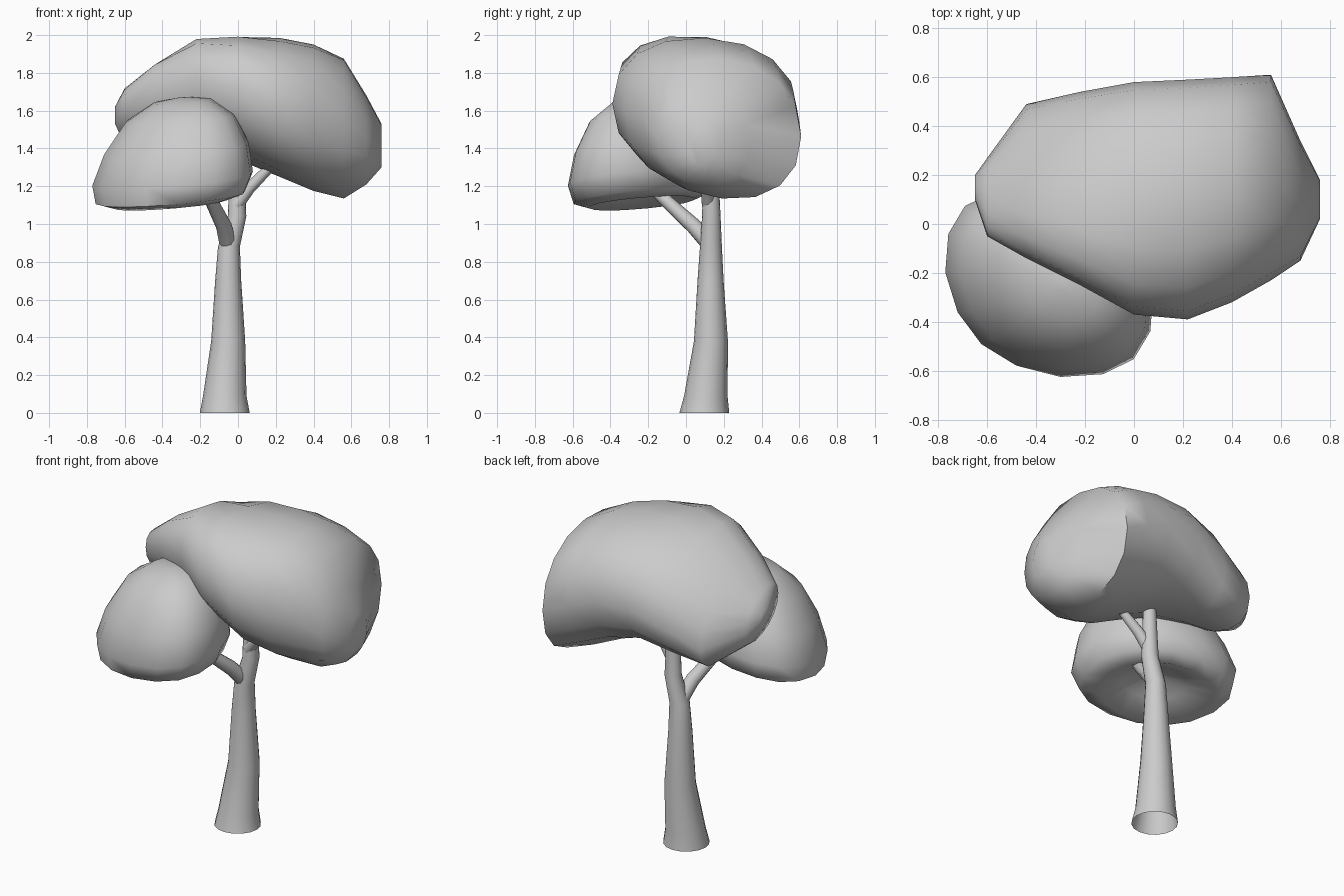
import bpy, math
from mathutils import Vector

if "Cube" in bpy.data.objects:
    bpy.data.objects.remove(bpy.data.objects["Cube"])


def loft(name, rings, cap_start=True, cap_end=True, angle=50):
    """Skin a list of equal-length vertex rings into one object."""
    n = len(rings[0])
    verts = [p for r in rings for p in r]
    faces = [(i * n + j, i * n + (j + 1) % n, (i + 1) * n + (j + 1) % n, (i + 1) * n + j)
             for i in range(len(rings) - 1) for j in range(n)]
    if cap_start:
        faces.append(tuple(reversed(range(n))))
    if cap_end:
        faces.append(tuple(range(len(verts) - n, len(verts))))
    mesh = bpy.data.meshes.new(name)
    mesh.from_pydata(verts, [], faces)
    mesh.update()
    ob = bpy.data.objects.new(name, mesh)
    bpy.context.collection.objects.link(ob)
    bpy.ops.object.select_all(action='DESELECT')
    ob.select_set(True)
    bpy.context.view_layer.objects.active = ob
    bpy.ops.object.mode_set(mode='EDIT')
    bpy.ops.mesh.select_all(action='SELECT')
    bpy.ops.mesh.normals_make_consistent(inside=False)
    bpy.ops.object.mode_set(mode='OBJECT')
    bpy.ops.object.shade_smooth_by_angle(angle=math.radians(angle))
    return ob


def circle(n, power=1.0):
    """Unit superellipse: power below 1 is squarer, above 1 more diamond-like."""
    f = lambda t: math.copysign(abs(t) ** power, t)
    return [(f(math.cos(2 * math.pi * k / n)), f(math.sin(2 * math.pi * k / n))) for k in range(n)]


def branch(name, path, sides=10):
    """Tapered tube along points (x, y, z, radius)."""
    pts = [Vector(p[:3]) for p in path]
    d = (pts[-1] - pts[0]).normalized()
    u = d.orthogonal().normalized()
    v = d.cross(u)
    loft(name, [[c + u * (p[3] * a) + v * (p[3] * b) for a, b in circle(sides)]
                for c, p in zip(pts, path)])


# Trunk: horizontal rings (x, y, z, radius), open at the ground
trunk = [(-0.07, 0.097, 0, 0.132), (-0.07, 0.105, 0.09, 0.115), (-0.052, 0.132, 0.38, 0.09),
         (-0.052, 0.13, 0.7, 0.069), (-0.048, 0.132, 0.88, 0.058),
         (-0.005, 0.134, 1.04, 0.049), (-0.005, 0.13, 1.38, 0.036)]
loft("trunk", [[(x + r * a, y + r * b, z) for a, b in circle(16)] for x, y, z, r in trunk],
     cap_start=False)

# Side branches
branch("front_branch", [(-0.055, 0.12, 0.9, 0.045), (-0.075, 0.04, 0.99, 0.042),
                        (-0.13, -0.08, 1.1, 0.036), (-0.19, -0.22, 1.23, 0.028)])
branch("right_branch", [(-0.01, 0.12, 1.1, 0.038), (0.06, 0.11, 1.19, 0.032),
                        (0.23, 0.08, 1.36, 0.022)])

# Main crown: sections across x (x, y min, y max, z min, z max, slope towards the back)
sections = [(-0.65, 0.10, 0.20, 1.53, 1.62, -0.3), (-0.60, -0.05, 0.27, 1.44, 1.70, -0.4),
            (-0.44, -0.14, 0.49, 1.35, 1.80, -0.45), (-0.22, -0.25, 0.54, 1.35, 1.95, -0.3),
            (0.0, -0.37, 0.58, 1.34, 1.99, -0.12), (0.22, -0.39, 0.59, 1.25, 1.985, -0.04),
            (0.40, -0.32, 0.60, 1.175, 1.95, -0.05), (0.56, -0.23, 0.61, 1.135, 1.875, -0.1),
            (0.68, -0.15, 0.34, 1.21, 1.68, -0.06), (0.76, 0.02, 0.18, 1.30, 1.53, 0)]
rings = []
for x, y0, y1, z0, z1, slope in sections:
    cy, ry, cz, rz = (y0 + y1) / 2, (y1 - y0) / 2, (z0 + z1) / 2, (z1 - z0) / 2
    rings.append([(x, cy + ry * a, cz + rz * b + slope * ry * a) for a, b in circle(16, 0.9)])
loft("main_crown", rings, angle=60)

# Small crown: lopsided mushroom cap, elliptical in plan (scale, z)
profile = [(0.05, 1.67), (0.36, 1.65), (0.68, 1.56), (0.9, 1.4), (1.0, 1.24),
           (0.93, 1.14), (0.72, 1.11), (0.4, 1.17), (0.05, 1.22)]
rings = []
for s, z in profile:
    k = (z - 1.25) * 0.12
    rings.append([(-0.345 + k + 0.75 * s * (0.37 * a - 0.46 * b),
                   -0.24 - k * 0.3 + 0.68 * s * (0.37 * a + 0.46 * b),
                   z + 0.055 * s * a) for a, b in circle(16, 1.1)])
loft("small_crown", rings, angle=60)
